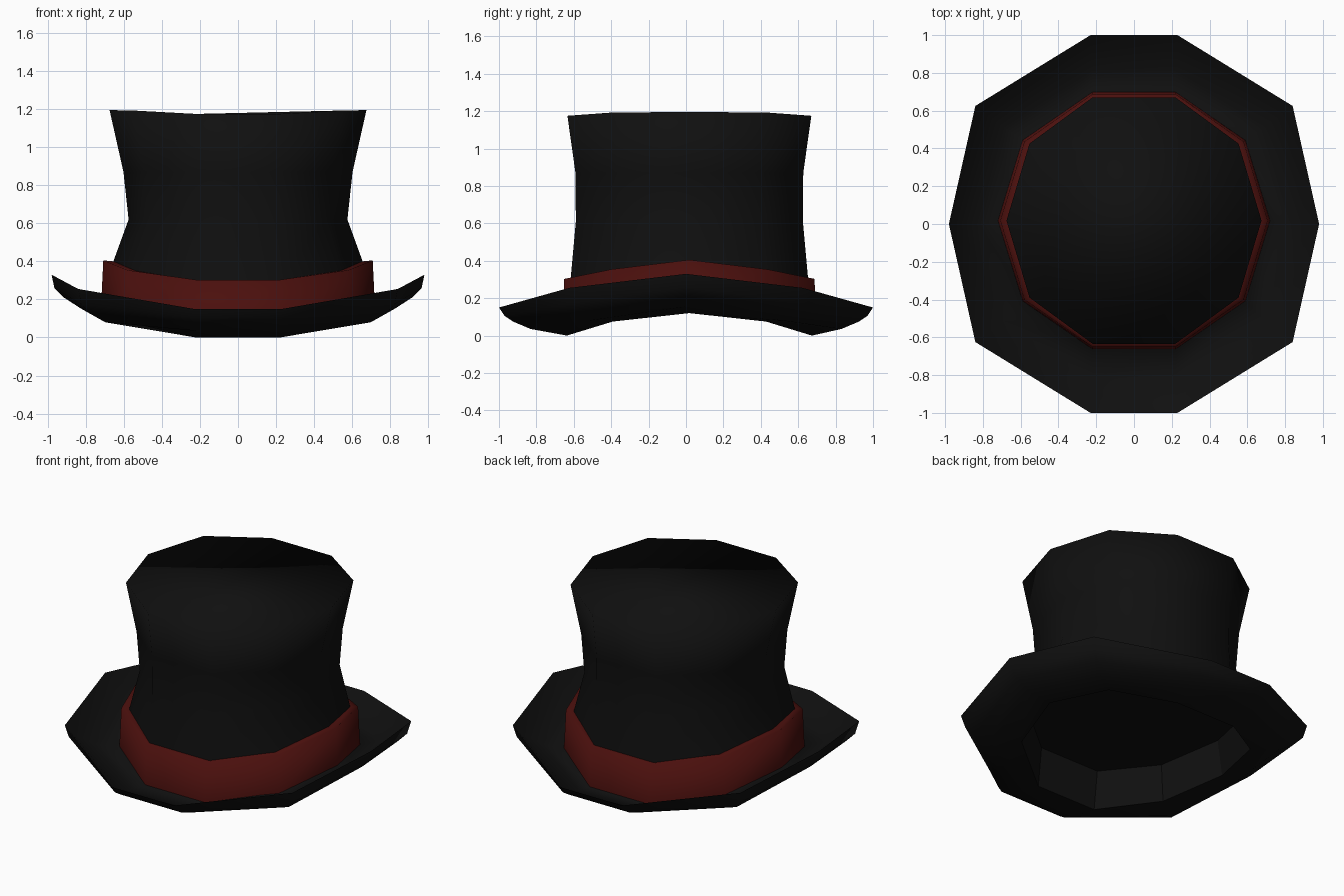
import bpy, bmesh

if "Cube" in bpy.data.objects:
    bpy.data.objects.remove(bpy.data.objects["Cube"])

CY = 0.018  # crown and band sit slightly behind the brim centre


def material(name, rgb):
    m = bpy.data.materials.new(name)
    m.diffuse_color = (*rgb, 1)
    m.use_nodes = True
    m.node_tree.nodes["Principled BSDF"].inputs["Base Color"].default_value = m.diffuse_color
    return m


def ring(ax, ay, z_front, z_mid, z_side, cy=0.0, kx=0.82, fx=0.22):
    """Ten-sided loop, mirrored in x and y, whose height rises to the sides."""
    q = [(ax, 0, z_side), (kx * ax, 0.625 * ay, z_mid), (fx, ay, z_front)]
    half = q + [(-x, y, z) for x, y, z in reversed(q)]
    pts = half + [(x, -y, z) for x, y, z in reversed(half[1:-1])]
    return [(x, y + cy, z) for x, y, z in pts]


def loft(name, rings, mat, cap_end=False, smooth=True, flip=False):
    bm = bmesh.new()
    loops = [[bm.verts.new(p) for p in r] for r in rings]
    n = len(loops[0])
    for a, b in zip(loops, loops[1:]):
        for i in range(n):
            j = (i + 1) % n
            bm.faces.new((a[i], a[j], b[j], b[i]))
    if cap_end:
        bm.faces.new(loops[-1])
    for f in bm.faces:
        f.smooth = smooth
    if flip:
        bmesh.ops.reverse_faces(bm, faces=bm.faces[:])
    me = bpy.data.meshes.new(name)
    bm.to_mesh(me)
    bm.free()
    me.materials.append(mat)
    ob = bpy.data.objects.new(name, me)
    bpy.context.collection.objects.link(ob)
    return ob


black = material("black_felt", (0.005, 0.005, 0.005))
red = material("red_ribbon", (0.07, 0.005, 0.004))

# Crown and upper brim in one sweep: rim, brim dip, flared crown, closed top
opening = ring(0.680, 0.655, 0.000, 0.075, 0.12, CY)
edge = ring(0.980, 1.000, 0.150, 0.255, 0.33, 0, 0.857, 0.23)
loft("crown_and_brim_top", [
    edge,
    ring(0.925, 0.930, 0.110, 0.185, 0.260, 0, 0.85, 0.23),
    ring(0.825, 0.820, 0.065, 0.125, 0.190, 0, 0.84),
    ring(0.685, 0.660, 0.035, 0.095, 0.150, CY),
    ring(0.655, 0.635, 0.300, 0.35, 0.40, CY),
    ring(0.575, 0.607, 0.610, 0.62, 0.62, CY),
    ring(0.602, 0.609, 0.870, 0.87, 0.87, CY),
    ring(0.675, 0.652, 1.175, 1.193, 1.195, CY),
], black, cap_end=True)

# Curled underside of the brim
loft("brim_underside", [
    opening,
    ring(0.830, 0.830, 0.035, 0.08, 0.155, 0, 0.84),
    ring(0.915, 0.925, 0.075, 0.125, 0.210, 0, 0.85, 0.23),
    ring(0.965, 0.970, 0.105, 0.175, 0.260, 0, 0.853, 0.23),
    edge,
], black)

# Ribbon band with a narrow top ledge
loft("band", [
    ring(0.720, 0.680, 0.035, 0.09, 0.16, CY),
    ring(0.708, 0.669, 0.303, 0.354, 0.405, CY),
    ring(0.650, 0.630, 0.300, 0.35, 0.400, CY),
], red)

# Lining: flat-faced inner wall and its ceiling, seen from below
loft("lining", [
    opening,
    ring(0.645, 0.625, 0.255, 0.31, 0.350, CY),
], black, cap_end=True, smooth=False, flip=True)
